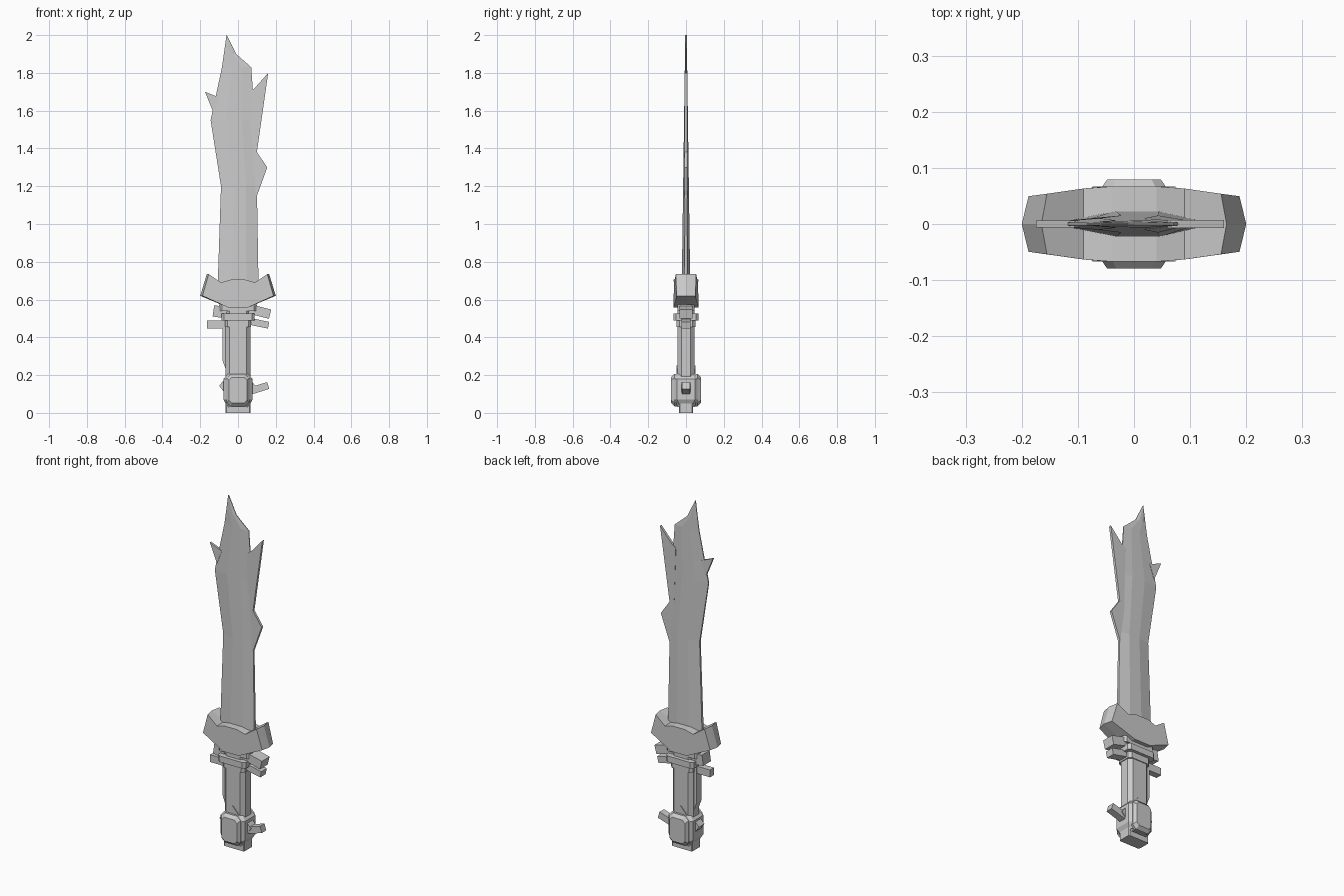
import bpy, bmesh
from mathutils import Vector

cube = bpy.data.objects.get("Cube")
if cube:
    bpy.data.objects.remove(cube, do_unlink=True)

SHADE = (.6, .6, .6, 1)
grey = bpy.data.materials.new("stone_grey")
grey.use_nodes = True
grey.diffuse_color = SHADE
grey.node_tree.nodes["Principled BSDF"].inputs["Base Color"].default_value = SHADE


def loft(name, rings):
    """Skin a list of equal-length closed rings and cap both ends."""
    bm = bmesh.new()
    loops = [[bm.verts.new(point) for point in ring] for ring in rings]
    for lower, upper in zip(loops, loops[1:]):
        for i in range(len(lower)):
            bm.faces.new((lower[i - 1], lower[i], upper[i], upper[i - 1]))
    bm.faces.new(loops[0])
    bm.faces.new(loops[-1])
    bmesh.ops.recalc_face_normals(bm, faces=bm.faces)
    mesh = bpy.data.meshes.new(name)
    bm.to_mesh(mesh)
    bm.free()
    mesh.materials.append(grey)
    bpy.context.collection.objects.link(bpy.data.objects.new(name, mesh))


def slab(name, outline, depth):
    """Extrude an x-z outline equally to the front and back."""
    loft(name, [[(x, y, z) for x, z in outline] for y in (-depth, depth)])


def bar(name, start, end, height, depth):
    """Straight strip between two x-z points, cut square to its direction."""
    start, end = Vector(start), Vector(end)
    along = (end - start).normalized()
    side = Vector((-along.y, along.x)) * height / 2
    slab(name, [start - side, end - side, end + side, start + side], depth)


def chamfered(width, depth, cut):
    """Rectangle with cut corners, given by its half sizes."""
    quarter = [(width, depth - cut), (width - cut, depth)]
    half = quarter + [(-x, y) for x, y in reversed(quarter)]
    return half + [(-x, -y) for x, y in half]


def column(name, levels, cut):
    """Upright block through levels of (height, half width, half depth)."""
    loft(name, [[(x, y, z) for x, y in chamfered(width, depth, cut)]
                for z, width, depth in levels])


# Blade: hexagonal section, thinning steadily toward the ragged tip
blade_edges = [(.6, -.11, .11), (1.2, -.09, .1), (1.55, -.145, .09),
               (1.83, -.085, .07), (1.9, -.075, -.01), (2, -.061, -.059)]
rings = []
for z, left, right in blade_edges:
    ridge = .032 - .014 * z
    rim = ridge * .35
    width = right - left
    front = [(left, rim), (left + width * .35, ridge),
             (left + width * .7, ridge), (right, rim)]
    rings.append([(x, -y, z) for x, y in front]
                 + [(x, y, z) for x, y in reversed(front)])
loft("blade", rings)

# Broken shards along the blade edges
slab("upper_shard", [(.06, 1.7), (.08, 1.71), (.16, 1.8), (.1, 1.38), (.07, 1.4)], .007)
slab("middle_shard", [(.07, 1.4), (.1, 1.38), (.155, 1.3), (.097, 1.14), (.07, 1.1)], .007)
slab("rear_shard", [(-.1, 1.67), (-.175, 1.7), (-.13, 1.59)], .006)

# Guard: mirrored crescent whose ends taper and come to a ridge
half = [(.05, .557), (.2, .62), (.165, .735), (.09, .69), (.04, .705)]
outline = half + [(-x, z) for x, z in reversed(half)]
rings = []
for side in (-1, 0, 1):
    ring = []
    for x, z in outline:
        depth = .067 - max(0, abs(x) - .06) / 8
        inset = .94 if side and abs(x) > .15 else 1
        ring.append((x * inset, side * depth, z))
    rings.append(ring)
loft("guard", rings)

# Grip with a thin curved spine on one side
column("grip", [(.03, .065, .045), (.58, .065, .045)], cut=.02)
slab("grip_spine", [(-.05, .19), (-.083, .28), (-.083, .5), (-.05, .5)], .022)

# Bindings under the guard
for name, bottom, width, depth in (("low_binding", .455, .07, .05),
                                   ("middle_binding", .49, .088, .067),
                                   ("high_binding", .54, .1, .045)):
    column(name, [(bottom, width, depth), (bottom + .035, width, depth)], cut=.015)

# Loose strap ends
bar("low_left_strap", (-.165, .467), (-.06, .467), height=.042, depth=.018)
bar("low_right_strap", (.06, .485), (.162, .464), height=.036, depth=.025)
bar("high_left_strap", (-.13, .54), (-.06, .53), height=.06, depth=.035)
bar("high_right_strap", (.06, .55), (.17, .523), height=.05, depth=.035)

# Pommel: foot block, collar and pointed sides
column("pommel_foot", [(0, .065, .038), (.06, .065, .038)], cut=.005)
column("pommel_collar", [(.04, .06, .05), (.07, .077, .062),
                         (.18, .077, .062), (.205, .055, .05)], cut=.015)
slab("pommel_points", [(0, .25), (.1, .135), (.06, .09),
                       (-.06, .09), (-.1, .145)], .025)

# Bevelled boss and small peak on both faces of the pommel
for name, side in (("front", -1), ("back", 1)):
    loft(name + "_boss", [
        [(x * size, side * y, .12 + z * size) for x, z in chamfered(.06, .085, .02)]
        for y, size in ((.03, 1), (.062, 1), (.079, .8))])
slab("pommel_peak", [(-.05, .195), (.05, .195), (0, .25)], .05)

# Strap end hanging from the pommel
bar("pommel_strap", (.04, .108), (.16, .145), height=.038, depth=.02)
